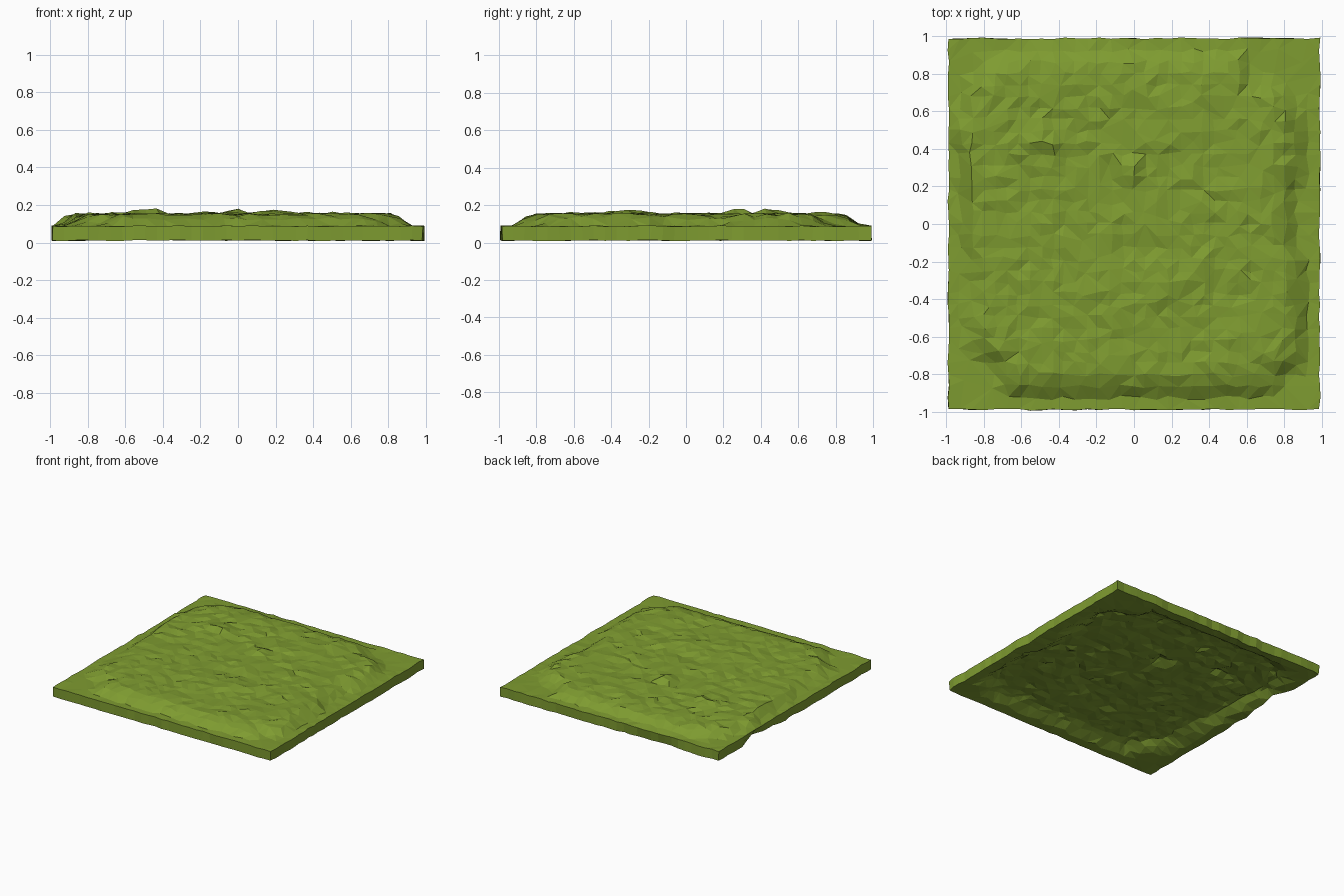
import bpy, bmesh, random
from mathutils import Vector, noise
from mathutils.geometry import intersect_point_line

if "Cube" in bpy.data.objects:
    bpy.data.objects.remove(bpy.data.objects["Cube"])

random.seed(4)
N, HALF, RIM, MOUND, THICK = 32, 0.987, 0.088, 0.06, 0.077

# outline of the foot of the raised ground, counter-clockwise
FOOT = [Vector(p) for p in [
    (-0.90, -0.68), (-0.74, -0.76), (-0.70, -0.92), (0.74, -0.92), (0.80, -0.80),
    (0.92, -0.75), (0.92, -0.16), (0.86, -0.10), (0.86, 0.20), (0.92, 0.24),
    (0.90, 0.60), (0.83, 0.72), (0.64, 0.78), (0.60, 0.92), (-0.55, 0.94),
    (-0.80, 0.88), (-0.92, 0.72), (-0.98, 0.52), (-0.95, 0.30), (-0.93, -0.05),
    (-0.90, -0.20)]]

# local bumps: x, y, height, radius
BUMPS = [(-0.02, 0.28, 0.060, 0.08), (-0.50, 0.47, 0.030, 0.11),
         (-0.43, 0.42, 0.020, 0.08), (-0.60, 0.42, 0.014, 0.10),
         (-0.93, 0.48, 0.020, 0.08), (0.18, -0.30, 0.022, 0.16),
         (0.35, -0.22, 0.014, 0.12), (-0.20, -0.30, 0.014, 0.12),
         (-0.10, -0.50, 0.012, 0.14), (0.30, 0.45, 0.014, 0.16)]


def inside_distance(p):
    """Distance to the foot outline, zero when outside it."""
    inside, best = False, 9.0
    for a, b in zip(FOOT, FOOT[1:] + FOOT[:1]):
        if (a.y > p.y) != (b.y > p.y):
            if p.x < a.x + (p.y - a.y) * (b.x - a.x) / (b.y - a.y):
                inside = not inside
        t = intersect_point_line(p, a, b)[1]
        best = min(best, (p - a.lerp(b, min(1, max(0, t)))).length)
    return best if inside else 0.0


def height(p):
    k = min(1.0, inside_distance(p) / 0.085)
    z = RIM + MOUND * k + k * 0.012 * noise.noise(Vector((p.x * 4, p.y * 4, 3)))
    z += (0.2 + 0.8 * k) * random.uniform(-0.009, 0.009)
    for x, y, h, r in BUMPS:
        z += h * max(0.0, 1 - (p - Vector((x, y))).length / r)
    return z


# ground surface: a grid raised into a low plateau, with slightly ragged borders
bm = bmesh.new()
bmesh.ops.create_grid(bm, x_segments=N, y_segments=N, size=HALF)
for v in bm.verts:
    if v.is_boundary:
        for i in (0, 1):
            if abs(v.co[i]) > HALF - 0.01:
                v.co[i] += random.uniform(-0.003, 0.006) * (1 if v.co[i] > 0 else -1)
        v.co.z = RIM + random.uniform(-0.003, 0.003)
    else:
        v.co.x += random.uniform(-0.012, 0.012)
        v.co.y += random.uniform(-0.012, 0.012)
        v.co.z = height(v.co.to_2d())
bmesh.ops.triangulate(bm, faces=bm.faces[:], quad_method='SHORT_EDGE')

mesh = bpy.data.meshes.new("grass_ground")
bm.to_mesh(mesh)
bm.free()
ground = bpy.data.objects.new("grass_ground", mesh)
bpy.context.collection.objects.link(ground)

# irregular low-poly facets
dec = ground.modifiers.new("facets", 'DECIMATE')
dec.ratio = 0.8

# even slab thickness: the underside follows the plateau
slab = ground.modifiers.new("slab", 'SOLIDIFY')
slab.thickness = THICK
slab.offset = -1

mat = bpy.data.materials.new("grass")
mat.diffuse_color = (0.21, 0.33, 0.03, 1)
mat.use_nodes = True
mat.node_tree.nodes["Principled BSDF"].inputs["Base Color"].default_value = mat.diffuse_color
mesh.materials.append(mat)
